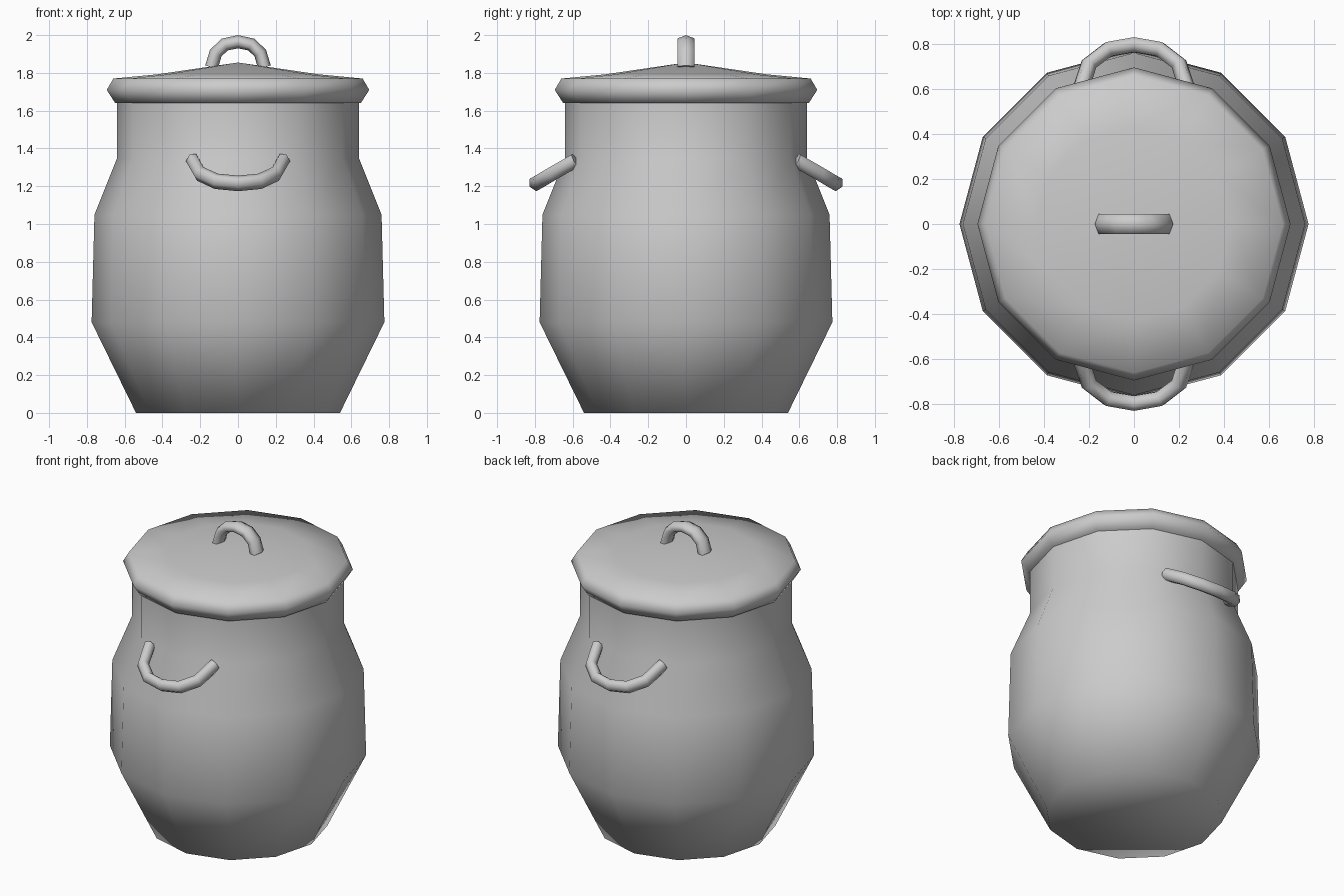
import bpy, bmesh
from math import cos, sin, pi, radians
from mathutils import Vector

cube = bpy.data.objects.get("Cube")
if cube:
    bpy.data.objects.remove(cube, do_unlink=True)

grey = bpy.data.materials.new("plain_grey")
grey.use_nodes = True
GREY = (0.6, 0.6, 0.6, 1)
grey.diffuse_color = GREY
grey.node_tree.nodes["Principled BSDF"].inputs["Base Color"].default_value = GREY


def finish(name, bm):
    bmesh.ops.recalc_face_normals(bm, faces=bm.faces)
    mesh = bpy.data.meshes.new(name)
    bm.to_mesh(mesh)
    bm.free()
    mesh.materials.append(grey)
    obj = bpy.data.objects.new(name, mesh)
    bpy.context.collection.objects.link(obj)
    bpy.ops.object.select_all(action='DESELECT')
    obj.select_set(True)
    bpy.context.view_layer.objects.active = obj
    bpy.ops.object.shade_smooth_by_angle(angle=radians(70))
    return obj


def bridge(bm, rings):
    for a, b in zip(rings, rings[1:]):
        n = len(a)
        for i in range(n):
            j = (i + 1) % n
            bm.faces.new((a[i], a[j], b[j], b[i]))


def lathe(name, profile, apex=None, sides=12):
    """Turn (radius, height) pairs round z; close the top flat or with an apex."""
    bm = bmesh.new()
    rings = [[bm.verts.new((r * cos(2 * pi * i / sides), r * sin(2 * pi * i / sides), z))
              for i in range(sides)] for r, z in profile]
    bridge(bm, rings)
    bm.faces.new(rings[0])
    top = rings[-1]
    if apex is None:
        bm.faces.new(top)
    else:
        tip = bm.verts.new((0, 0, apex))
        for i in range(sides):
            bm.faces.new((top[i], top[(i + 1) % sides], tip))
    return finish(name, bm)


def handle(name, half_path, side_axis, wide, thick):
    """Six-sided bar along a path mirrored in x; side_axis is normal to its plane."""
    half = [Vector(p) for p in half_path]
    path = [Vector((-p.x, p.y, p.z)) for p in half] + half[-2::-1]
    side = Vector(side_axis).normalized()
    bm = bmesh.new()
    rings = []
    for i, p in enumerate(path):
        before, after = path[max(i - 1, 0)], path[min(i + 1, len(path) - 1)]
        out = side.cross((after - before).normalized())
        rings.append([bm.verts.new(p + out * thick * cos(k * pi / 3)
                                   + side * wide * sin(k * pi / 3) / sin(pi / 3))
                      for k in range(6)])
    bridge(bm, rings)
    bm.faces.new(rings[0])
    bm.faces.new(rings[-1])
    return finish(name, bm)


# Pot body
lathe("pot_body", [(0.54, 0), (0.775, 0.48), (0.76, 1.05), (0.64, 1.35), (0.64, 1.65)])

# Lid with a bevelled rim and a shallow cone top
lathe("lid", [(0.65, 1.64), (0.695, 1.71), (0.66, 1.77), (0.43, 1.792)], apex=1.855)

# Arched lid handle
handle("lid_handle", [(0.14, 0, 1.83), (0.118, 0, 1.905), (0.07, 0, 1.95), (0, 0, 1.965)],
       (0, 1, 0), 0.045, 0.035)

# Drooping carrying handles on the front and back
for name, s in (("front_handle", -1), ("back_handle", 1)):
    handle(name, [(0.24, 0.585 * s, 1.337), (0.2, 0.71 * s, 1.265),
                  (0.115, 0.775 * s, 1.226), (0, 0.795 * s, 1.215)],
           (0, 0.5 * s, 0.87), 0.037, 0.037)
